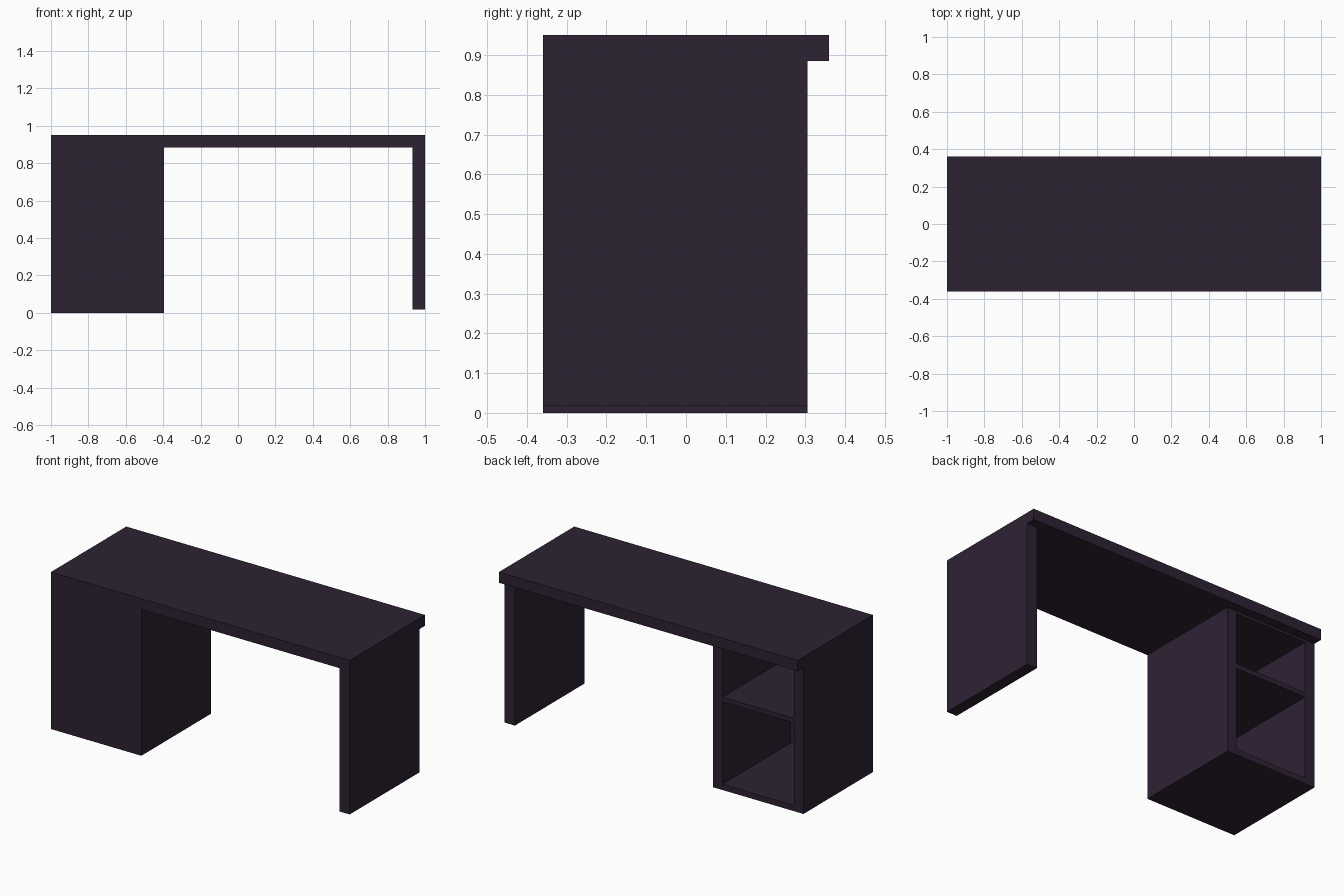
import bpy

if "Cube" in bpy.data.objects:
    bpy.data.objects.remove(bpy.data.objects["Cube"])

# One dark plum-brown finish for the whole desk
wood = bpy.data.materials.new("dark_plum_wood")
wood.diffuse_color = (0.027, 0.016, 0.034, 1.0)
wood.use_nodes = True
wood.node_tree.nodes["Principled BSDF"].inputs["Base Color"].default_value = wood.diffuse_color


def box(name, x, y, z):
    """Box spanning the (min, max) pairs x, y and z."""
    spans = (x, y, z)
    mesh = bpy.data.meshes.new(name)
    verts = [(a, b, c) for a in x for b in y for c in z]
    faces = [(0, 1, 3, 2), (4, 6, 7, 5), (0, 4, 5, 1),
             (2, 3, 7, 6), (0, 2, 6, 4), (1, 5, 7, 3)]
    mesh.from_pydata(verts, [], faces)
    mesh.materials.append(wood)
    obj = bpy.data.objects.new(name, mesh)
    bpy.context.collection.objects.link(obj)
    return obj


FRONT, BACK = -0.36, 0.305
UNDER = 0.885          # underside of the table top

# Table top, overhanging at the back
box("table_top", (-1, 1), (FRONT, 0.36), (UNDER, 0.95))

# Panel leg on the right, slightly shorter than the cabinet
box("panel_leg", (0.932, 1), (FRONT, BACK), (0.018, UNDER))

# Cabinet on the left, with two compartments open at the back
cabinet = box("cabinet", (-1, -0.395), (FRONT, BACK), (0, UNDER))
cutters = []
for label, z in (("lower", (0.035, 0.533)), ("upper", (0.562, 0.87))):
    cutter = box(label + "_compartment_cutter", (-0.935, -0.458),
                 (FRONT + 0.015, BACK + 0.1), z)
    cutter.hide_render = True
    mod = cabinet.modifiers.new(label + "_compartment", 'BOOLEAN')
    mod.operation = 'DIFFERENCE'
    mod.solver = 'EXACT'
    mod.object = cutter
    cutters.append(cutter)

# Bake the compartments into the cabinet and drop the cutters
bpy.context.view_layer.update()
graph = bpy.context.evaluated_depsgraph_get()
carved = bpy.data.meshes.new_from_object(cabinet.evaluated_get(graph))
cabinet.modifiers.clear()
cabinet.data = carved
for cutter in cutters:
    bpy.data.objects.remove(cutter)
